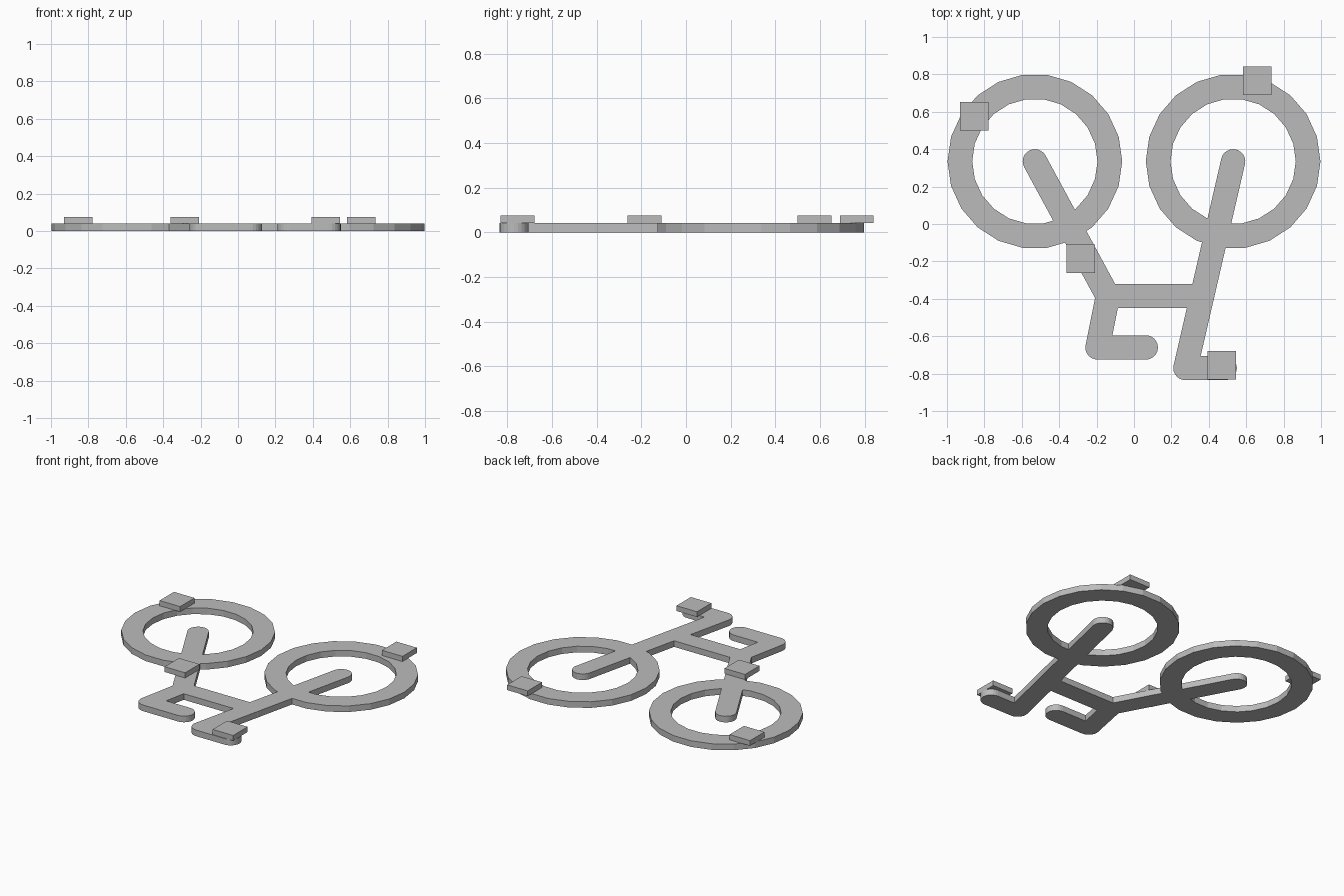
import bpy
import bmesh
from math import cos, sin, pi, atan2
from mathutils import Vector

cube = bpy.data.objects.get("Cube")
if cube:
    bpy.data.objects.remove(cube, do_unlink=True)

THICK = 0.041      # thickness of the flat bicycle
TUBE = 0.065       # half width of the frame bars
PAD_TOP = 0.076

grey = bpy.data.materials.new("plain_grey")
grey.use_nodes = True
COLOR = (0.5, 0.5, 0.5, 1)
grey.diffuse_color = COLOR
grey.node_tree.nodes["Principled BSDF"].inputs["Base Color"].default_value = COLOR


def finish(name, bm):
    bmesh.ops.recalc_face_normals(bm, faces=bm.faces)
    mesh = bpy.data.meshes.new(name)
    bm.to_mesh(mesh)
    bm.free()
    mesh.materials.append(grey)
    obj = bpy.data.objects.new(name, mesh)
    bpy.context.collection.objects.link(obj)
    return obj


def slab(name, outline, z0=0, z1=THICK):
    """Extrude a flat outline upwards."""
    bm = bmesh.new()
    face = bm.faces.new([bm.verts.new((x, y, z0)) for x, y in outline])
    top = bmesh.ops.extrude_face_region(bm, geom=[face])["geom"]
    verts = [v for v in top if isinstance(v, bmesh.types.BMVert)]
    bmesh.ops.translate(bm, verts=verts, vec=(0, 0, z1 - z0))
    return finish(name, bm)


def bar(name, a, b, steps=12):
    """Flat bar with round ends between two points."""
    a, b = Vector(a), Vector(b)
    heading = atan2(b.y - a.y, b.x - a.x)
    outline = []
    for end, start in ((b, heading - pi / 2), (a, heading + pi / 2)):
        for i in range(steps + 1):
            t = start + pi * i / steps
            outline.append((end.x + TUBE * cos(t), end.y + TUBE * sin(t)))
    return slab(name, outline)


def wheel(name, cx, cy, outer=0.467, inner=0.335, sides=22):
    """Flat ring with a rectangular section."""
    bm = bmesh.new()
    rings = []
    for i in range(sides):
        t = 2 * pi * i / sides
        rings.append([bm.verts.new((cx + r * cos(t), cy + r * sin(t), z))
                      for r, z in ((outer, 0), (outer, THICK), (inner, THICK), (inner, 0))])
    for i in range(sides):
        p, q = rings[i], rings[(i + 1) % sides]
        for k in range(4):
            n = (k + 1) % 4
            bm.faces.new((p[k], q[k], q[n], p[n]))
    return finish(name, bm)


# Joints of the frame
hub_r, hub_l = (-0.53, 0.335), (0.53, 0.335)
seat_joint, bar_joint = (-0.14, -0.385), (0.365, -0.385)
seat_corner, seat_tip = (-0.195, -0.66), (0.063, -0.66)
handle_corner, handle_tip = (0.275, -0.77), (0.485, -0.77)

# Wheels and bars, merged into one flat body
body = wheel("bicycle_body", *hub_r)
pieces = [
    wheel("left_wheel", *hub_l),
    bar("rear_stay", hub_r, seat_joint),
    bar("front_fork", hub_l, handle_corner),
    bar("crossbar", seat_joint, bar_joint),
    bar("seat_post", seat_joint, seat_corner),
    bar("seat", seat_corner, seat_tip),
    bar("handlebar", handle_corner, handle_tip),
]
for piece in pieces:
    mod = body.modifiers.new(piece.name, "BOOLEAN")
    mod.operation = "UNION"
    mod.solver = "EXACT"
    mod.object = piece

# Bake the union and drop the helper pieces
bpy.context.view_layer.update()
graph = bpy.context.evaluated_depsgraph_get()
merged = bpy.data.meshes.new_from_object(body.evaluated_get(graph))
body.modifiers.clear()
body.data = merged
for piece in pieces:
    bpy.data.objects.remove(piece, do_unlink=True)

# Square pads resting on top
pads = {
    "rear_wheel_pad": (-0.855, 0.576),
    "front_wheel_pad": (0.66, 0.765),
    "rear_stay_pad": (-0.285, -0.185),
    "handlebar_pad": (0.47, -0.755),
}
H = 0.076
for name, (x, y) in pads.items():
    slab(name, [(x - H, y - H), (x + H, y - H), (x + H, y + H), (x - H, y + H)],
         THICK, PAD_TOP)
